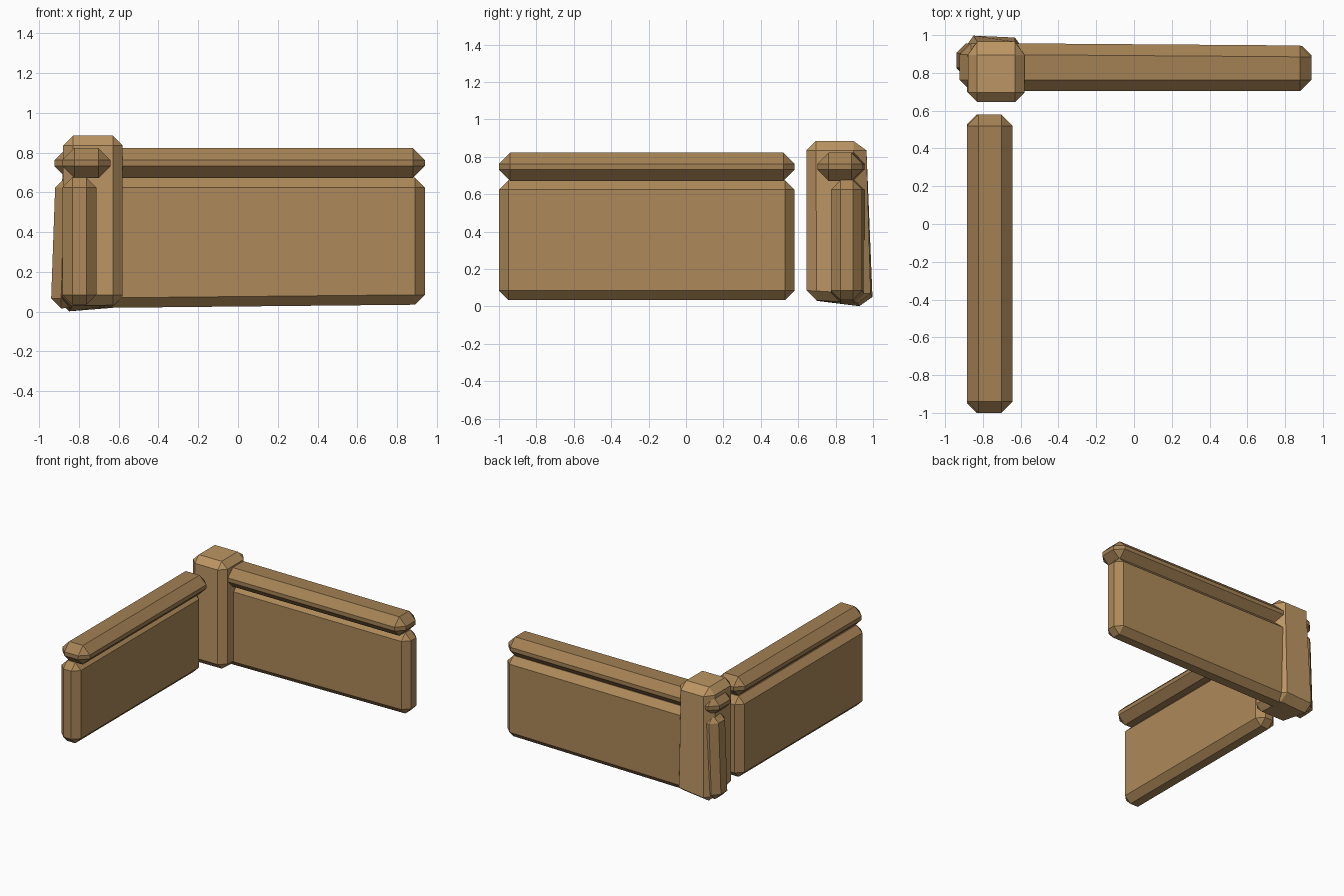
import bpy, bmesh
from mathutils import Vector

if "Cube" in bpy.data.objects:
    bpy.data.objects.remove(bpy.data.objects["Cube"])


def material(name, color):
    m = bpy.data.materials.new(name)
    m.diffuse_color = (*color, 1)
    m.use_nodes = True
    m.node_tree.nodes["Principled BSDF"].inputs["Base Color"].default_value = m.diffuse_color
    return m


wood_panel = material("panel_wood", (0.42, 0.25, 0.10))
wood_post = material("post_wood", (0.50, 0.30, 0.125))
wood_rail = material("rail_wood", (0.37, 0.22, 0.09))


def chamfered_box(name, lo, hi, bevel, mat, warp=None):
    lo, hi = Vector(lo), Vector(hi)
    bm = bmesh.new()
    bmesh.ops.create_cube(bm, size=1)
    for v in bm.verts:
        v.co = (lo + hi) / 2 + v.co * (hi - lo)
    bmesh.ops.bevel(bm, geom=bm.edges[:], offset=bevel, offset_type='OFFSET',
                    segments=1, profile=0.5, affect='EDGES')
    if warp:
        for v in bm.verts:
            v.co += Vector(warp(*v.co))
    bmesh.ops.recalc_face_normals(bm, faces=bm.faces[:])
    me = bpy.data.meshes.new(name)
    bm.to_mesh(me)
    bm.free()
    me.materials.append(mat)
    ob = bpy.data.objects.new(name, me)
    bpy.context.collection.objects.link(ob)
    return ob


# The outer back corner is slightly skewed outwards and down
def warp_post(x, y, z):
    back = max(0, min(1, (y - 0.66) / 0.24))
    low = max(0, min(1, (0.83 - z) / 0.745))
    left = max(0, min(1, (-0.63 - x) / 0.2))
    outer = 1 if y > 0.93 else 0
    dy = 0.02 * outer + (0.022 + 0.01 * left) * low * back
    return (-0.02 * left * low * back, dy, -(0.016 + 0.018 * left) * low * back)


def warp_back(x, y, z):
    left = 1 if x < 0 else 0
    low = max(0, min(1, (0.62 - z) / 0.535))
    back = 1 if y > 0.86 else 0
    return (-0.02 * left * low, 0.013 * left * back, -0.018 * left * low)


# Corner post
chamfered_box("corner_post", (-0.88, 0.645, 0.035), (-0.58, 0.945, 0.885),
              0.05, wood_post, warp_post)

# Back wing
chamfered_box("back_panel", (-0.92, 0.775, 0.035), (0.94, 0.942, 0.675),
              0.05, wood_panel, warp_back)
chamfered_box("back_rail", (-0.923, 0.703, 0.672), (0.94, 0.945, 0.823),
              0.06, wood_rail, warp_back)

# Side wing
chamfered_box("side_panel", (-0.883, -1.0, 0.035), (-0.713, 0.58, 0.675),
              0.05, wood_panel)
chamfered_box("side_rail", (-0.883, -1.0, 0.672), (-0.642, 0.58, 0.823),
              0.06, wood_rail)
